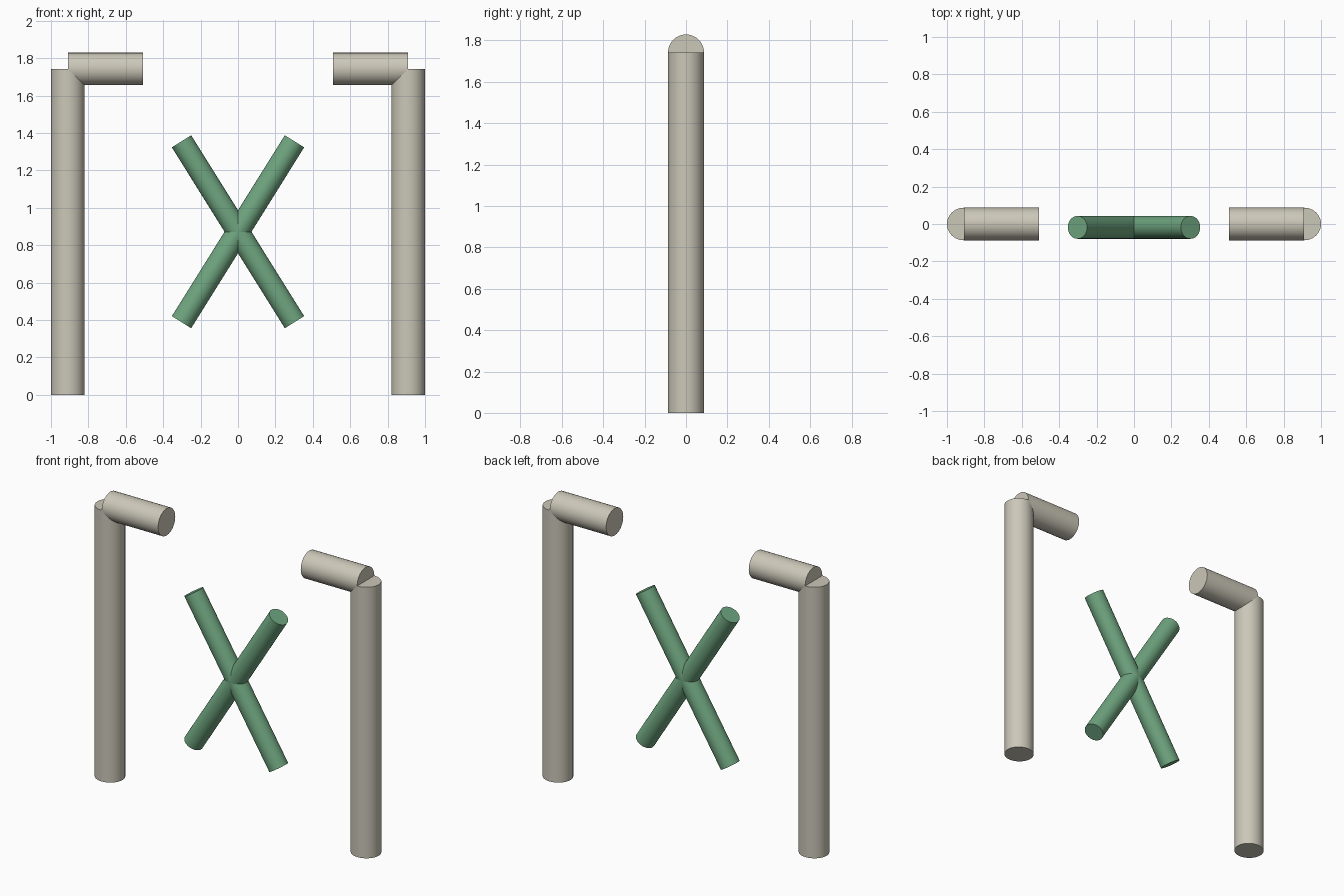
import bpy, math
from mathutils import Vector

if "Cube" in bpy.data.objects:
    bpy.data.objects.remove(bpy.data.objects["Cube"])


def material(name, rgb):
    m = bpy.data.materials.new(name)
    m.diffuse_color = (*rgb, 1)
    m.use_nodes = True
    m.node_tree.nodes["Principled BSDF"].inputs["Base Color"].default_value = m.diffuse_color
    return m


BEIGE = material("warm_beige", (0.60, 0.57, 0.48))
GREEN = material("soft_green", (0.16, 0.38, 0.215))


def rod(name, start, end, radius, mat, scale_x=1.0):
    """Capped smooth cylinder between two points."""
    a, b = Vector(start), Vector(end)
    d = b - a
    bpy.ops.mesh.primitive_cylinder_add(vertices=48, radius=radius,
                                        depth=d.length, location=(a + b) / 2)
    o = bpy.context.object
    o.name = name
    o.rotation_euler = d.to_track_quat('Z', 'Y').to_euler()
    o.scale.x = scale_x
    o.data.materials.append(mat)
    bpy.ops.object.shade_smooth_by_angle(angle=math.radians(30))
    return o


for side, s in (("left", -1), ("right", 1)):
    # Upright post and the short arm reaching inwards from its top
    rod(side + "_post", (s * 0.91, 0, 0), (s * 0.91, 0, 1.742), 0.087, BEIGE, 0.09 / 0.087)
    rod(side + "_arm", (s * 0.908, 0, 1.742), (s * 0.507, 0, 1.742), 0.087, BEIGE)
    # One diagonal of the floating cross
    rod(side + "_cross_bar", (s * 0.302, -0.018, 0.388), (-s * 0.302, -0.018, 1.355), 0.061, GREEN)
